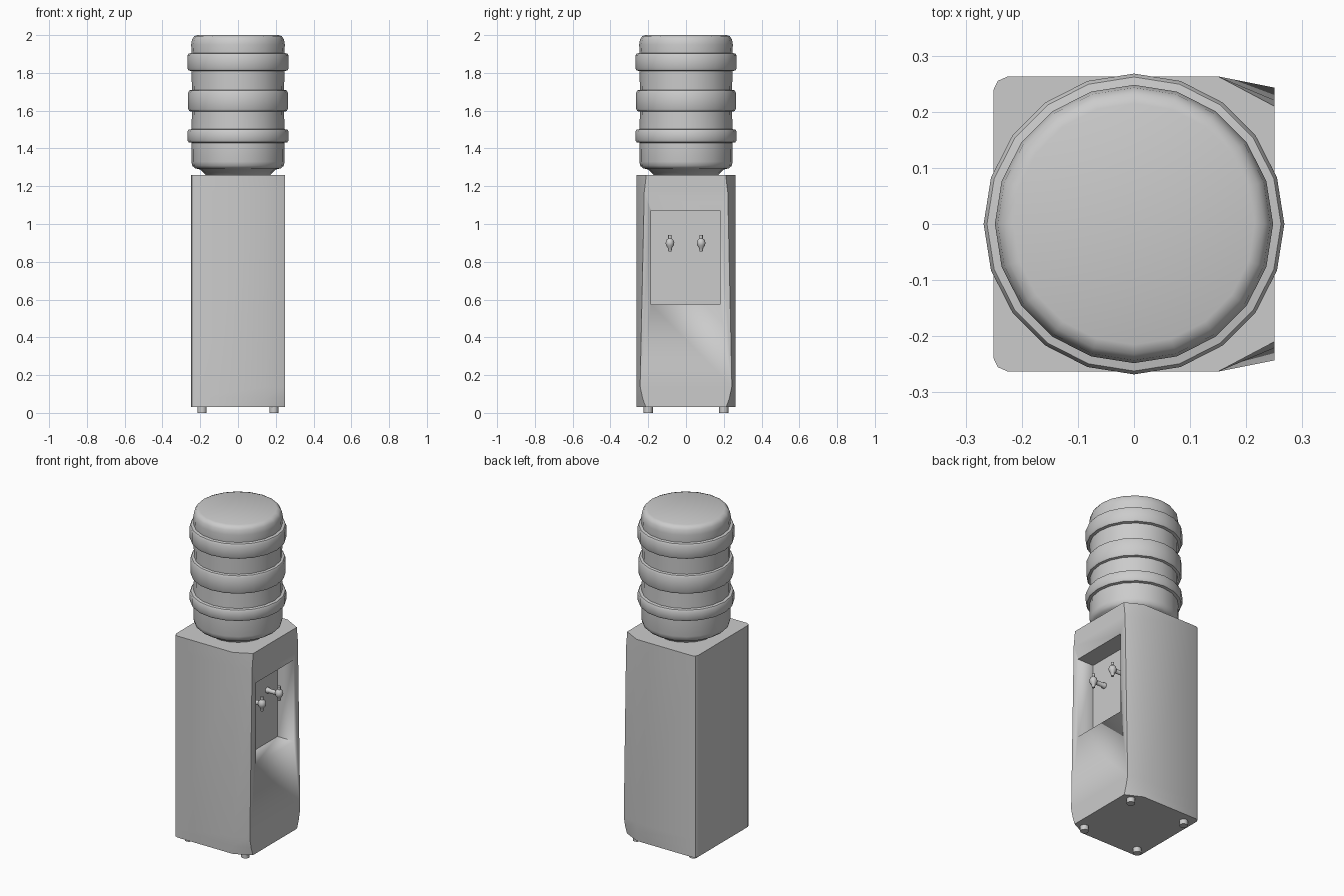
import bpy, bmesh, math
from mathutils import Matrix

if "Cube" in bpy.data.objects:
    bpy.data.objects.remove(bpy.data.objects["Cube"])


def finish(name, bm, angle=35):
    bmesh.ops.remove_doubles(bm, verts=bm.verts, dist=1e-5)
    bmesh.ops.recalc_face_normals(bm, faces=bm.faces)
    mesh = bpy.data.meshes.new(name)
    bm.to_mesh(mesh)
    bm.free()
    ob = bpy.data.objects.new(name, mesh)
    bpy.context.collection.objects.link(ob)
    bpy.ops.object.select_all(action='DESELECT')
    ob.select_set(True)
    bpy.context.view_layer.objects.active = ob
    bpy.ops.object.shade_smooth_by_angle(angle=math.radians(angle))
    return ob


def loft(bm, loops):
    """Skin a stack of closed loops and cap both ends."""
    rings = [[bm.verts.new(p) for p in loop] for loop in loops]
    n = len(rings[0])
    for a, b in zip(rings, rings[1:]):
        for i in range(n):
            j = (i + 1) % n
            bm.faces.new((a[i], a[j], b[j], b[i]))
    bm.faces.new(rings[0][::-1])
    bm.faces.new(rings[-1])


def lathe(name, profile, sides, matrix=Matrix(), angle=35):
    """Solid of revolution around local z from (radius, z) pairs."""
    bm = bmesh.new()
    turns = [2 * math.pi * i / sides for i in range(sides)]
    loft(bm, [[(r * math.cos(t), r * math.sin(t), z) for t in turns] for r, z in profile])
    bm.transform(matrix)
    return finish(name, bm, angle)


# Cabinet: rounded back corners, tapered chamfers either side of the +x face
def section(front_y, z):
    half = [(0.25, front_y), (0.15, 0.263), (-0.225, 0.263), (-0.243, 0.255), (-0.25, 0.24)]
    pts = half + [(x, -y) for x, y in reversed(half)]
    return [(x, y, z) for x, y in pts]


bm = bmesh.new()
loft(bm, [section(y, z) for y, z in
          [(0.213, 0.03), (0.23, 0.08), (0.243, 0.14), (0.221, 1.17), (0.21, 1.26)]])
cabinet = finish("cabinet", bm)

# Dispensing recess cut into the +x face
bm = bmesh.new()
bmesh.ops.create_cube(bm, size=1, matrix=Matrix.Translation((0.24, -0.002, 0.823))
                      @ Matrix.Diagonal((0.2, 0.366, 0.496, 1)))
cutter = finish("recess_cutter", bm)
cutter.hide_render = True
mod = cabinet.modifiers.new("recess", 'BOOLEAN')
mod.operation = 'DIFFERENCE'
mod.solver = 'EXACT'
mod.object = cutter
bpy.context.view_layer.objects.active = cabinet
bpy.ops.object.modifier_apply(modifier="recess")
bpy.data.objects.remove(cutter)

# Ribbed bottle
def rib(low, high, r, body):
    return [(body, high), (r - 0.006, high - 0.003), (r, high - 0.014),
            (r, low + 0.014), (r - 0.006, low + 0.003), (body, low)]


profile = [(0.215, 2.0), (0.232, 1.994), (0.243, 1.978), (0.248, 1.95)]
profile += rib(1.81, 1.905, 0.268, 0.246)
profile += rib(1.595, 1.71, 0.264, 0.244)
profile += rib(1.43, 1.502, 0.268, 0.246)
profile += [(0.247, 1.33), (0.242, 1.308), (0.228, 1.295), (0.2, 1.288), (0.165, 1.255)]
lathe("bottle", profile, 20, angle=40)

# Taps: stem from the recess wall plus upright valve body
for side, y in (("left", -0.085), ("right", 0.08)):
    lathe("tap_stem_" + side, [(0.017, 0), (0.017, 0.012), (0.013, 0.018), (0.013, 0.09)], 12,
          Matrix.Translation((0.139, y, 0.897)) @ Matrix.Rotation(math.pi / 2, 4, 'Y'))
    lathe("tap_valve_" + side, [(0.008, 0.855), (0.012, 0.875), (0.021, 0.887), (0.023, 0.9),
                                (0.019, 0.915), (0.009, 0.924), (0.009, 0.942)], 12,
          Matrix.Translation((0.222, y, 0)))

# Feet
for i, (x, y) in enumerate([(a, b) for a in (-0.19, 0.19) for b in (-0.2, 0.2)]):
    lathe("foot_%d" % (i + 1), [(0.024, 0), (0.024, 0.035)], 12, Matrix.Translation((x, y, 0)))
